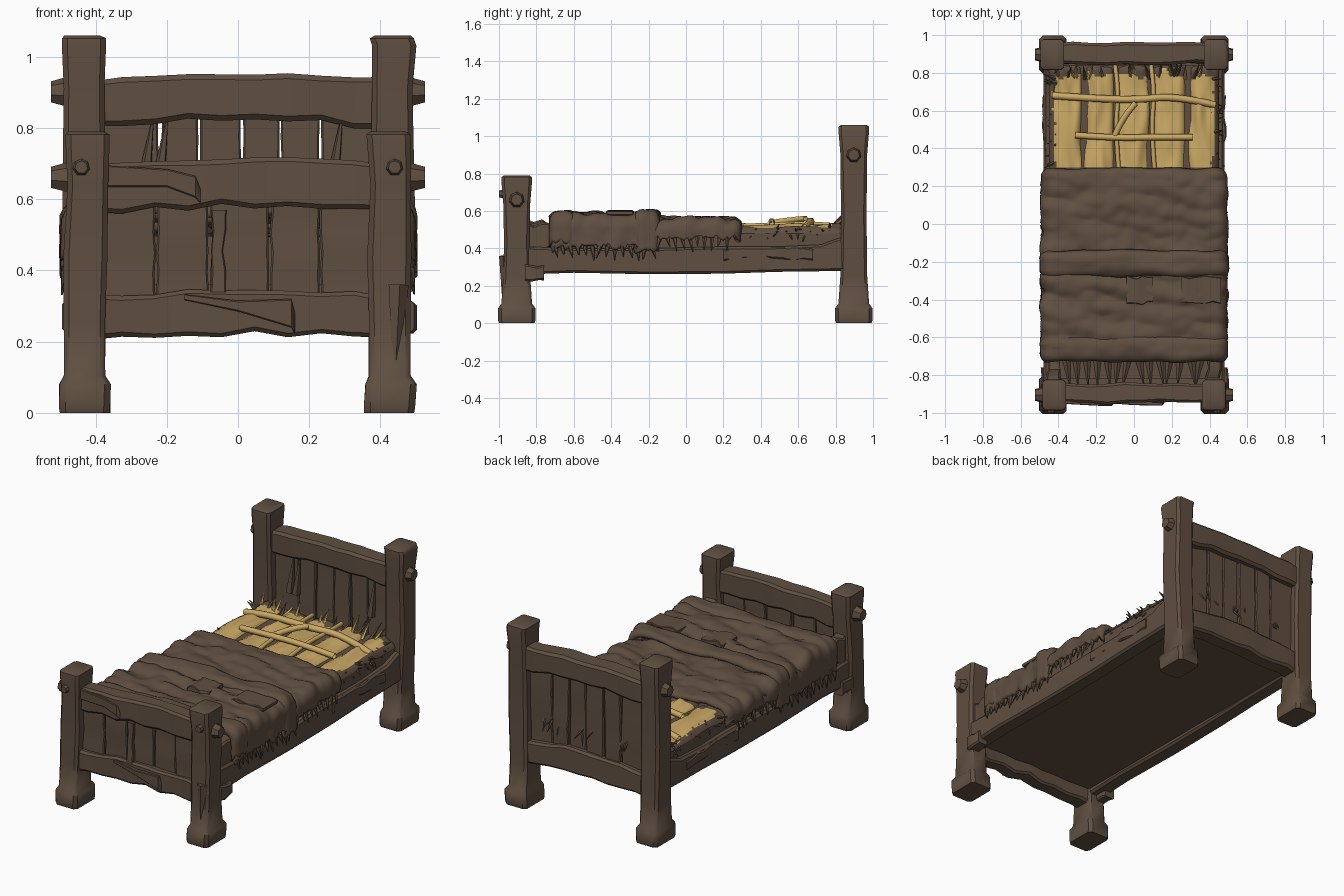
import bpy, bmesh, math, random
from mathutils import Vector, noise

random.seed(4)
if "Cube" in bpy.data.objects:
    bpy.data.objects.remove(bpy.data.objects["Cube"])


def material(name, colour):
    m = bpy.data.materials.new(name)
    m.use_nodes = True
    m.diffuse_color = (*colour, 1)
    m.node_tree.nodes["Principled BSDF"].inputs["Base Color"].default_value = (*colour, 1)
    return m


BROWN = material("dark brown", (0.115, 0.077, 0.052))
STRAW = material("straw yellow", (0.6, 0.4, 0.13))


def finish(name, bm, mats, angle=40):
    bmesh.ops.recalc_face_normals(bm, faces=bm.faces)
    me = bpy.data.meshes.new(name)
    bm.to_mesh(me)
    bm.free()
    for m in mats:
        me.materials.append(m)
    me.shade_smooth()
    me.set_sharp_from_angle(angle=math.radians(angle))
    ob = bpy.data.objects.new(name, me)
    bpy.context.collection.objects.link(ob)
    return ob


def loft(name, axis, rings, mat=BROWN, chamfer=0.25):
    """Chamfered bar through rings of (position, centre a, centre b, half a, half b)."""
    bm = bmesh.new()
    loops = []
    for p, ca, cb, ha, hb in rings:
        c = chamfer * min(ha, hb)
        quarter = [(ha, hb - c), (ha - c, hb)]
        outline = quarter + [(-a, b) for a, b in quarter[::-1]]
        outline += [(-a, -b) for a, b in outline]
        loop = []
        for a, b in outline:
            a, b = a + ca, b + cb
            loop.append(bm.verts.new({"X": (p, a, b), "Y": (a, p, b), "Z": (a, b, p)}[axis]))
        loops.append(loop)
    n = len(loops[0])
    for l0, l1 in zip(loops, loops[1:]):
        for i in range(n):
            bm.faces.new((l0[i], l0[(i + 1) % n], l1[(i + 1) % n], l1[i]))
    bm.faces.new(loops[0])
    bm.faces.new(loops[-1])
    return finish(name, bm, [mat])


def beam(name, axis, start, end, a, b, arch=0.0, rough=0.006, steps=9, mat=BROWN):
    """Hewn bar between two positions; a and b are (low, high) of its section."""
    rings = []
    for i in range(steps + 1):
        t = i / steps
        r = lambda: random.uniform(-rough, rough)
        rings.append((start + (end - start) * t, sum(a) / 2 + r(),
                      sum(b) / 2 + r() + arch * (math.sin(math.pi * t) - 0.5),
                      (a[1] - a[0]) / 2 + r(), (b[1] - b[0]) / 2 + r()))
    return loft(name, axis, rings, mat)


def spike(name, root, tip, radius, mat=BROWN):
    """Pointed splinter or straw stalk."""
    root, d = Vector(root), Vector(tip) - Vector(root)
    bm = bmesh.new()
    bmesh.ops.create_cone(bm, segments=5, radius1=radius, radius2=radius * 0.15,
                          depth=d.length, cap_ends=True)
    bm.transform(d.to_track_quat("Z", "Y").to_matrix().to_4x4())
    bmesh.ops.translate(bm, verts=bm.verts, vec=root + d / 2)
    return finish(name, bm, [mat])


def bolt(name, centre, axis, radius=0.035, depth=0.06):
    bm = bmesh.new()
    bmesh.ops.create_cone(bm, segments=7, radius1=radius, radius2=radius * 0.65,
                          depth=depth, cap_ends=True)
    bm.transform(Vector(axis).to_track_quat("Z", "Y").to_matrix().to_4x4())
    bmesh.ops.translate(bm, verts=bm.verts, vec=centre)
    finish(name, bm, [BROWN], 30)


# Corner posts with block feet and peg heads
for s, side in ((-1, "right"), (1, "left")):
    for end, y, x, top in (("front", -0.905, 0.425, 0.79), ("rear", 0.897, 0.435, 1.06)):
        rings = [(0, 0.07, 0.095), (0.015, 0.072, 0.1), (0.08, 0.072, 0.1), (0.105, 0.058, 0.082),
                 (0.25, 0.058, 0.072), (top * 0.55, 0.062, 0.068), (top - 0.15, 0.057, 0.072),
                 (top - 0.03, 0.062, 0.082), (top - 0.008, 0.062, 0.08), (top, 0.05, 0.068)]
        loft(f"{end}_post_{side}", "Z",
             [(z, s * (x if z > 0.5 else 0.428) + random.uniform(-1, 1) * 0.004, y, a, b)
              for z, a, b in rings])
        bolt(f"{end}_side_peg_{side}", (s * 0.495, y, 0.66 if end == "front" else 0.9),
             (s, 0, 0), 0.048)
    bolt(f"front_peg_{side}", (s * 0.44, -0.985, 0.69), (0, -1, 0), 0.028, 0.03)
    # Long side rail, rising a little towards the head
    loft(f"side_rail_{side}", "Y", [(y, s * 0.43, (lo + hi) / 2, 0.048, (hi - lo) / 2)
         for y, lo, hi in ((-0.88, .26, .41), (-0.6, .27, .40), (-0.2, .262, .40), (0.2, .265, .41),
                           (0.5, .275, .41), (0.72, .278, .42), (0.8, .28, .45), (0.88, .28, .47))])
    beam(f"rail_splinter_{side}", "Y", 0.2, 0.68, (s * 0.45 - 0.03, s * 0.45 + 0.03),
         (0.34, 0.4), 0.01)
    beam(f"rail_stub_{side}", "Y", -0.86, -0.76, (s * 0.46 - 0.035, s * 0.46 + 0.035),
         (0.23, 0.31), 0, 0.004, 3)
    # Loose end of a slat beside the foot
    beam(f"foot_slat_{side}", "Y", -0.86, -0.68, (s * 0.42 - 0.03, s * 0.42 + 0.03),
         (0.4, 0.54), 0, 0.01, 4)
spike("post_split", (0.45, -0.97, 0.36), (0.44, -0.975, 0.08), 0.03)

# Head and foot rails
beam("head_top_rail", "X", -0.42, 0.42, (0.85, 0.96), (0.81, 0.945), 0.02)
beam("head_bottom_rail", "X", -0.42, 0.42, (0.85, 0.95), (0.26, 0.4), 0.025)
beam("foot_top_rail", "X", -0.42, 0.42, (-0.945, -0.845), (0.572, 0.705), 0.015)
beam("foot_bottom_rail", "X", -0.42, 0.42, (-0.945, -0.85), (0.215, 0.335), 0.015)
loft("foot_top_splinter", "X", [(-0.37, -0.94, 0.665, 0.012, 0.03), (-0.2, -0.948, 0.66, 0.014, 0.025),
                                (-0.12, -0.95, 0.635, 0.014, 0.03), (-0.1, -0.94, 0.6, 0.008, 0.018)])
loft("foot_bottom_splinter", "X", [(-0.15, -0.94, 0.325, 0.008, 0.008), (0, -0.945, 0.30, 0.014, 0.015),
                                   (0.15, -0.948, 0.28, 0.014, 0.04), (0.16, -0.94, 0.25, 0.01, 0.03)])


def planks(name, edges, y, z0, z1):
    for i, (a, b) in enumerate(zip(edges, edges[1:])):
        off = random.uniform(-0.006, 0.006)
        beam(f"{name}_{i + 1}", "Z", z0, z1, (a + 0.003, b - 0.003),
             (y + off - 0.02, y + off + 0.02), 0, 0.0025, 6)


planks("head_plank", (-0.4, -0.22, -0.11, 0.01, 0.12, 0.23, 0.4), 0.9, 0.34, 0.86)
planks("foot_plank", (-0.4, -0.23, -0.08, 0.09, 0.23, 0.4), -0.895, 0.28, 0.62)
beam("foot_brace", "Z", 0.34, 0.57, (-0.075, -0.035), (-0.93, -0.9), 0, 0.005, 4)
for i, x in enumerate((-0.27, -0.23, 0.26)):
    spike(f"head_splinter_{i + 1}", (x, 0.87, 0.6), (x + 0.03, 0.865, 0.82), 0.025)
for i in range(10):
    x = random.choice((-0.22, 0.0, 0.23)) + random.uniform(-0.06, 0.06)
    z = random.uniform(0.5, 0.56)
    spike(f"rear_straw_{i + 1}", (x, 0.91, z), (x + random.uniform(-0.04, 0.04), 0.95, z - 0.06), 0.009)

# Bed base and mattress core
beam("base_panel", "Y", -0.87, 0.88, (-0.42, 0.42), (0.29, 0.36), 0, 0.002)
beam("mattress", "Y", -0.82, 0.84, (-0.445, 0.445), (0.33, 0.5), 0, 0.004, 14)

# Straw pads: yellow in the middle, with a ragged brown rim
edges = (-0.45, -0.27, -0.1, 0.09, 0.28, 0.45)
for i, (a, b) in enumerate(zip(edges, edges[1:])):
    bm = bmesh.new()
    nx, ny = 14, 40
    grid = []
    for iy in range(ny + 1):
        y = 0.24 + 0.6 * iy / ny
        row = []
        for ix in range(nx + 1):
            t = ix / nx
            x = a + (b - a) * t
            z = 0.48 + 0.045 * math.sin(math.pi * t) ** 0.5
            z += 0.018 * noise.noise((x * 22, y * 5, 3)) - 0.02 * (iy in (0, ny))
            row.append(bm.verts.new((x, y, z)))
        grid.append(row)
    for r0, r1 in zip(grid, grid[1:]):
        for k in range(nx):
            f = bm.faces.new((r0[k], r0[k + 1], r1[k + 1], r1[k]))
            c = f.calc_center_median()
            n = noise.noise((c.x * 14, c.y * 14, 1)) * 0.05
            f.material_index = int(abs(c.x) < 0.425 + n * 0.5 and 0.3 < c.y < 0.79 + n)
    finish(f"straw_pad_{i + 1}", bm, [BROWN, STRAW], 60)


def strap(name, points, radius):
    cu = bpy.data.curves.new(name, "CURVE")
    cu.dimensions = "3D"
    cu.bevel_depth = radius
    cu.bevel_resolution = 1
    sp = cu.splines.new("NURBS")
    sp.points.add(len(points) - 1)
    for p, co in zip(sp.points, points):
        p.co = (*co, 1)
    sp.use_endpoint_u = True
    sp.order_u = 3
    cu.materials.append(STRAW)
    bpy.context.collection.objects.link(bpy.data.objects.new(name, cu))


# Straw ties across the pads
strap("head_tie", [(-0.43, .68, .51), (-0.3, .67, .54), (0, .655, .545), (0.22, .68, .545), (0.43, .63, .51)], 0.019)
strap("lower_tie", [(-0.31, .47, .53), (-0.1, .455, .545), (0.1, .46, .545), (0.31, .46, .53)], 0.017)
strap("slanted_tie", [(-0.1, .47, .54), (-0.06, .57, .555), (0.01, .64, .56)], 0.016)
for i, x in enumerate((-0.1, 0.09)):
    strap(f"long_tie_{i + 1}", [(x, .84, .52), (x + 0.02, .7, .535), (x, .5, .53), (x + .02, .28, .52)], 0.012)

# Stray stalks round the rim of the mattress
for i in range(60):
    s = random.choice((-1, 1))
    y = random.uniform(0.3, 0.82)
    r = random.uniform
    if i % 3:
        root, tip = (s * 0.41, y, r(.47, .51)), (s * r(.44, .485), y + r(-.04, .04), r(.43, .54))
    else:
        x = r(-0.4, 0.4)
        root, tip = (x, 0.77, 0.5), (x + r(-.04, .04), r(.83, .87), r(.53, .6))
    spike(f"stalk_{i + 1}", root, tip, 0.012, STRAW if i % 6 == 0 else BROWN)
for i in range(14):
    x = -0.36 + 0.055 * i
    spike(f"foot_straw_{i + 1}", (x, -0.7, 0.5), (x + random.uniform(-.03, .03), -0.85, 0.5), 0.025)


def blanket(name, y0, y1, half, top, hem, fold):
    """Cloth draped over both sides, wrinkled, with a torn hem."""
    bm = bmesh.new()
    nu, nv, r = 72, max(6, int((y1 - y0) * 80)), 0.05
    flat, arc, drop = half - r, r * math.pi / 2, top - r - hem
    grid = []
    for iv in range(nv + 1):
        v = iv / nv
        tear = random.uniform(0, 0.035)
        edge = 0.022 * (1 - min(1, min(v, 1 - v) * (y1 - y0) / 0.03)) ** 2
        row = []
        for iu in range(nu + 1):
            u = 2 * iu / nu - 1
            s, sign = abs(u) * (flat + arc + drop), math.copysign(1, u)
            if s < flat:
                x, z = s, top
            elif s < flat + arc:
                q = (s - flat) / r
                x, z = flat + r * math.sin(q), top - r + r * math.cos(q)
            else:
                k = s - flat - arc
                x, z = half, top - r - k + tear * k / drop
            y = y0 + (y1 - y0) * v + 0.012 * noise.noise((u * 4, v * 2, y0))
            w = fold * noise.noise((u * 2.5, y * 13 + u, y1)) + 0.4 * fold * noise.noise((u * 9, y * 20, y0))
            side = min(1, s / (flat + arc))
            row.append(bm.verts.new((sign * (x - edge * side + w * 0.4 * (s > flat)), y,
                                     z - edge + w * (s < flat + arc))))
        grid.append(row)
    for r0, r1 in zip(grid, grid[1:]):
        for k in range(nu):
            bm.faces.new((r0[k], r0[k + 1], r1[k + 1], r1[k]))
    ob = finish(name, bm, [BROWN], 50)
    mod = ob.modifiers.new("thickness", "SOLIDIFY")
    mod.thickness = 0.03
    mod.offset = 0


# Overlapping covers and the folded band between them
blanket("upper_blanket", -0.2, 0.285, 0.48, 0.545, 0.44, 0.024)
blanket("lower_blanket", -0.71, -0.2, 0.48, 0.57, 0.39, 0.03)
blanket("fold_band", -0.27, -0.15, 0.487, 0.59, 0.37, 0.02)
blanket("foot_roll", -0.72, -0.6, 0.483, 0.58, 0.42, 0.018)

# Mended patches on the cover
beam("square_patch", "X", 0.25, 0.46, (-0.42, -0.28), (0.575, 0.6), 0.004, 0.005, 5)
beam("round_patch", "X", -0.04, 0.1, (-0.42, -0.28), (0.575, 0.598), 0.006, 0.006, 5)

# Torn fringe under the cover
for s, side in ((-1, "right"), (1, "left")):
    for i in range(24):
        y = -0.7 + i * 0.04
        z = 0.41 if y < -0.15 else 0.46
        spike(f"fringe_{side}_{i + 1}", (s * 0.482, y, z),
              (s * 0.495, y + random.uniform(-.02, .02), z - random.uniform(.04, .08)), 0.014)
